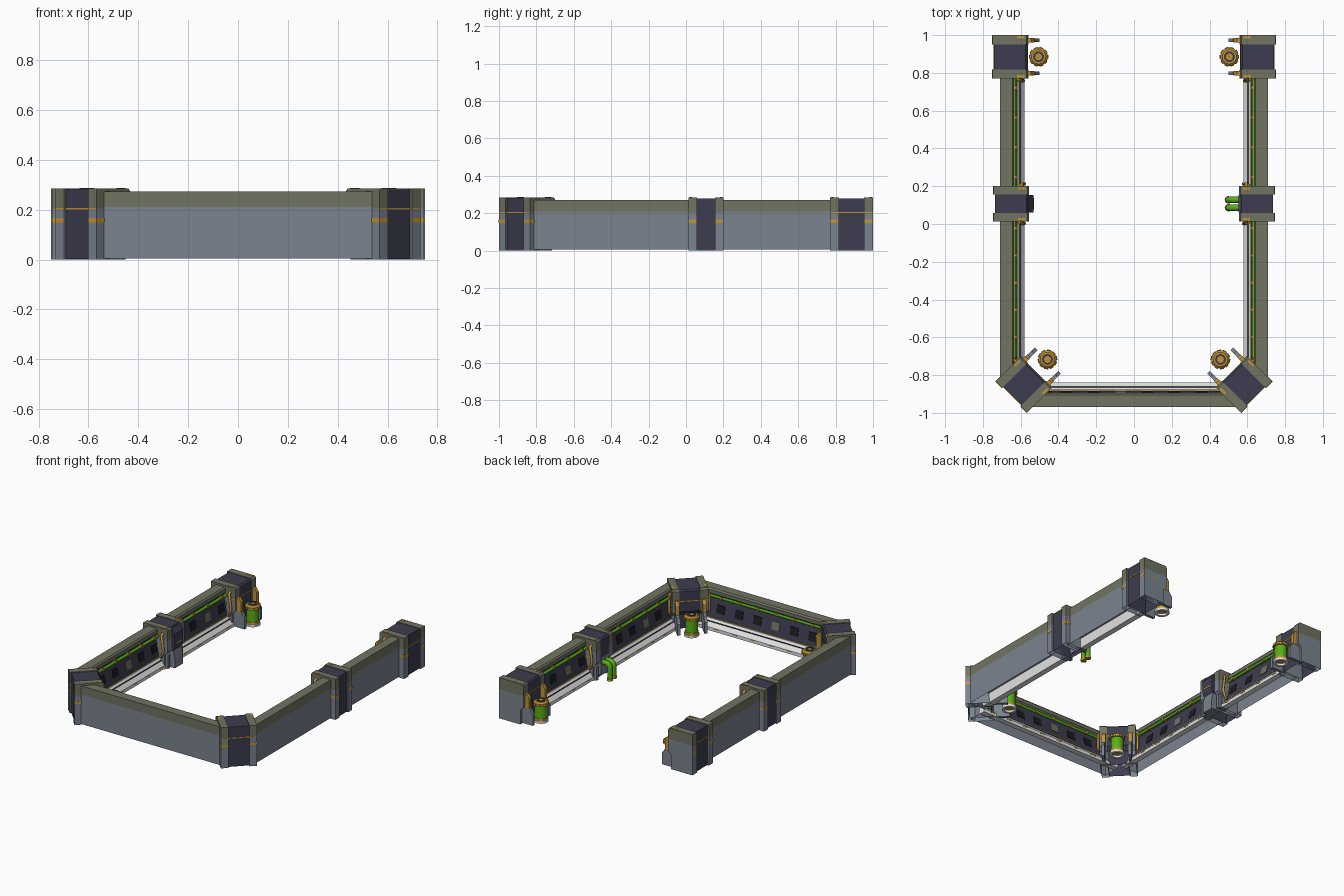
import bpy, bmesh, math
from mathutils import Vector, Matrix

cube = bpy.data.objects.get("Cube")
if cube:
    bpy.data.objects.remove(cube)


def material(name, r, g, b):
    m = bpy.data.materials.new(name)
    m.use_nodes = True
    m.diffuse_color = (r, g, b, 1)
    m.node_tree.nodes["Principled BSDF"].inputs["Base Color"].default_value = (r, g, b, 1)
    return m


GREY = material("steel grey", .20, .23, .275)
OLIVE = material("olive grey", .165, .172, .122)
DARK = material("dark violet", .046, .046, .08)
ORANGE = material("amber trim", .54, .30, .035)
GREEN = material("bright green", .10, .42, .008)
WHITE = material("pale grey", .78, .78, .78)
BLACK = material("near black", .012, .012, .014)


def frame(x, y, inward):
    """Local axes: u points into the yard, v runs along the wall, z is up."""
    u = Vector((inward[0], inward[1], 0)).normalized()
    v = Vector((-u.y, u.x, 0))
    return Matrix(((u.x, v.x, 0, x), (u.y, v.y, 0, y), (0, 0, 1, 0), (0, 0, 0, 1)))


def finish(name, bm, mat, M):
    bmesh.ops.transform(bm, matrix=M, verts=bm.verts)
    bmesh.ops.recalc_face_normals(bm, faces=bm.faces)
    mesh = bpy.data.meshes.new(name)
    bm.to_mesh(mesh)
    bm.free()
    mesh.materials.append(mat)
    ob = bpy.data.objects.new(name, mesh)
    bpy.context.collection.objects.link(ob)
    return ob


def prism(name, M, profile, v0, v1, mat, hollow=False):
    """Extrude a (u, z) profile along v; a hollow prism has no underside."""
    bm = bmesh.new()
    face = bm.faces.new([bm.verts.new((u, v0, z)) for u, z in profile])
    ext = bmesh.ops.extrude_face_region(bm, geom=[face])
    moved = [e for e in ext["geom"] if isinstance(e, bmesh.types.BMVert)]
    bmesh.ops.translate(bm, verts=moved, vec=(0, v1 - v0, 0))
    bmesh.ops.recalc_face_normals(bm, faces=bm.faces)
    if hollow:
        under = [f for f in bm.faces if all(v.co.z < .01 for v in f.verts)]
        bmesh.ops.delete(bm, geom=under, context="FACES")
    return finish(name, bm, mat, M)


def box(name, M, u0, u1, v0, v1, z0, z1, mat):
    return prism(name, M, [(u0, z0), (u1, z0), (u1, z1), (u0, z1)], v0, v1, mat)


def lathe(name, M, profile, mat, sides=16):
    """Revolve a closed (radius, z) profile about the local origin."""
    bm = bmesh.new()
    rings = []
    for i in range(sides):
        a = math.tau * i / sides
        rings.append([bm.verts.new((r * math.cos(a), r * math.sin(a), z)) for r, z in profile])
    n = len(profile)
    for i in range(sides):
        a, b = rings[i], rings[(i + 1) % sides]
        for j in range(n):
            k = (j + 1) % n
            bm.faces.new((a[j], b[j], b[k], a[k]))
    ob = finish(name, bm, mat, M)
    for p in ob.data.polygons:
        p.use_smooth = True
    ob.data.set_sharp_from_angle(angle=math.radians(35))


def tube(name, M, points, radius, mat):
    c = bpy.data.curves.new(name, "CURVE")
    c.dimensions = "3D"
    c.bevel_depth, c.bevel_resolution, c.use_fill_caps = radius, 2, True
    s = c.splines.new("POLY")
    s.points.add(len(points) - 1)
    for p, co in zip(s.points, points):
        p.co = (*(M @ Vector(co)), 1)
    c.materials.append(mat)
    ob = bpy.data.objects.new(name, c)
    bpy.context.collection.objects.link(ob)


def wall(M, v0, v1, pipe_u):
    # Outer armour and coping
    prism("wall_core", M, [(0, .005), (.1, .005), (.09, .07), (.055, .08),
                           (.05, .21), (0, .21)], v0, v1, GREY, True)
    prism("wall_coping", M, [(0, .21), (.05, .21), (.075, .238), (.075, .262),
                             (.066, .272), (0, .272)], v0, v1, OLIVE)
    # Inner panel, pale skirting and trim
    prism("inner_panel", M, [(.045, .075), (.088, .075), (.062, .212), (.045, .212)], v0, v1, DARK)
    prism("skirting", M, [(.09, .005), (.13, .005), (.13, .028), (.094, .074),
                          (.085, .074)], v0, v1, WHITE)
    box("skirting_trim", M, .082, .09, v0, v1, .073, .08, ORANGE)
    box("skirting_groove", M, .105, .109, v0, v1, .056, .0605, BLACK)
    tube("wall_pipe", M, [(pipe_u, v0, .218), (pipe_u, v1, .218)], .010, GREEN)
    # Pipe clips, skirting tabs and panel plates
    n = max(3, round((v1 - v0) / .15))
    step = (v1 - v0) / n
    for i in range(n):
        c = v0 + step * (i + .5)
        box("pipe_clip", M, .055, pipe_u + .012, c - .006, c + .006, .207, .231, ORANGE)
        box("skirting_tab", M, .126, .1315, c - .02, c + .02, .020, .027, ORANGE)
        prism("panel_plate", M, [(.075, .115), (.085, .115), (.074, .17), (.065, .17)],
              c - .03, c + .03, OLIVE if i == n // 2 else BLACK)


def post(M, half, core, reach, open_sides):
    # Dark middle body
    prism("post_body", M, [(.01, .002), (.16, .002), (.16, .1), (.186, .13), (.186, .27),
                           (.176, .28), (.01, .28)], -core, core, DARK, True)
    if reach:
        box("post_stripe", M, .007, .188, -core, core, .200, .206, ORANGE)
    # Armour band on each side of the body
    for s in (-1, 1):
        a, b = sorted((s * core, s * half))
        prism("band_lower", M, [(0, 0), (.165, 0), (.165, .1), (.19, .125), (.19, .205),
                                (0, .205)], a, b, GREY, True)
        prism("band_upper", M, [(0, .205), (.19, .205), (.19, .274), (.18, .285),
                                (0, .285)], a, b, OLIVE)
        box("band_mark", M, -.001, .12, a - .001 * (s < 0 and s in open_sides),
            b + .001 * (s > 0 and s in open_sides), .148, .166, ORANGE)
        if reach:
            box("band_seam", M, -.001, .191, a, b, .201, .206, ORANGE)
        box("top_mark", M, .13, .17, s * (half - .012) - .006, s * (half - .012) + .006,
            .284, .287, ORANGE)
        # Handrail loop where a wall meets the post
        if s in open_sides:
            e = s * half
            tube("side_loop", M, [(.15, e - s * .01, .25), (.15, e + s * .012, .24),
                                  (.165, e + s * .012, .13), (.15, e + s * .012, .09),
                                  (.12, e - s * .01, .08)], .009, ORANGE)
        # Legs gripping the canister
        if reach:
            c = s * .0875
            prism("bracket_leg", M, [(.14, .006), (reach, .006), (reach, .085),
                                     (reach - .025, .12), (.14, .14)], c - .010, c + .010, GREY)
            prism("bracket_trim", M, [(.18, .12), (.222, .12), (.222, .19), (.205, .215),
                                      (.18, .215)], c - .012, c + .012, ORANGE)


def canister(M):
    lathe("canister_foot", M, [(.032, .005), (.049, .005), (.049, .02), (.032, .02)], WHITE)
    lathe("canister_lower_ring", M, [(.001, .02), (.045, .02), (.045, .036), (.001, .036)], ORANGE)
    lathe("canister_body", M, [(.001, .034), (.041, .034), (.041, .124), (.001, .124)], GREEN)
    lathe("canister_cap", M, [(.001, .122), (.048, .122), (.048, .14), (.038, .15),
                              (.001, .15)], ORANGE)
    lathe("canister_lid", M, [(.018, .149), (.029, .149), (.029, .155), (.018, .155)], DARK)
    for i in range(10):
        R = M @ Matrix.Rotation(math.tau * i / 10, 4, "Z")
        box("cap_lug", R, .04, .052, -.010, .010, .123, .139, ORANGE)


# Front wall
wall(frame(0, -.97, (0, 1)), -.57, .57, .062)

for s in (-1, 1):
    # Side walls, measured from their outer face
    side = frame(s * .71, 0, (-s, 0))
    for y0, y1 in ((-.815, .05), (.17, .80)):
        a, b = sorted((-s * y0, -s * y1))
        wall(side, a, b, .076)

    # Rear end posts
    end = frame(s * .75, .885, (-s, 0))
    post(end, .115, .066, .25, (s,))
    canister(frame(s * .505, .885, (-s, 0)))

    # Diagonal front corner posts
    corner = frame(s * .650, -.917, (-s, 1))
    post(corner, .117, .068, .275, (-1, 1))
    canister(frame(s * .458, -.717, (-s, 1)))

    # Middle posts
    mid = frame(s * .745, .107, (-s, 0))
    post(mid, .093, .048, None, (-1, 1))
    for v in (-.072, .072):
        prism("mid_leg", mid, [(.12, .004), (.185, .004), (.185, .1), (.12, .14)],
              v - .012, v + .012, GREY)
    if s < 0:
        # Hooded block on the right post
        prism("mid_hood", mid, [(.15, .12), (.2, .12), (.212, .15), (.212, .24), (.186, .275),
                                (.15, .275)], -.047, .047, DARK)
        prism("mid_foot", mid, [(.14, .002), (.212, .002), (.212, .07), (.2, .125),
                                (.14, .125)], -.045, .045, GREY)
        box("hood_mark", mid, .209, .215, -.03, .03, .17, .18, ORANGE)
    else:
        # Twin hoses on the left post
        for v in (-.021, .021):
            arc = [(.215 + .03 * math.sin(t), v, .085 + .03 * math.cos(t))
                   for t in (i * math.pi / 12 for i in range(7))]
            tube("hose", mid, [(.15, v, .115)] + arc + [(.245, v, .002)], .017, GREEN)
            lathe("hose_collar", mid @ Matrix.Translation((.245, v, 0)),
                  [(.001, 0), (.02, 0), (.02, .014), (.001, .014)], ORANGE, 12)
        box("hose_plate", mid, .15, .192, -.046, .046, .03, .15, GREY)
